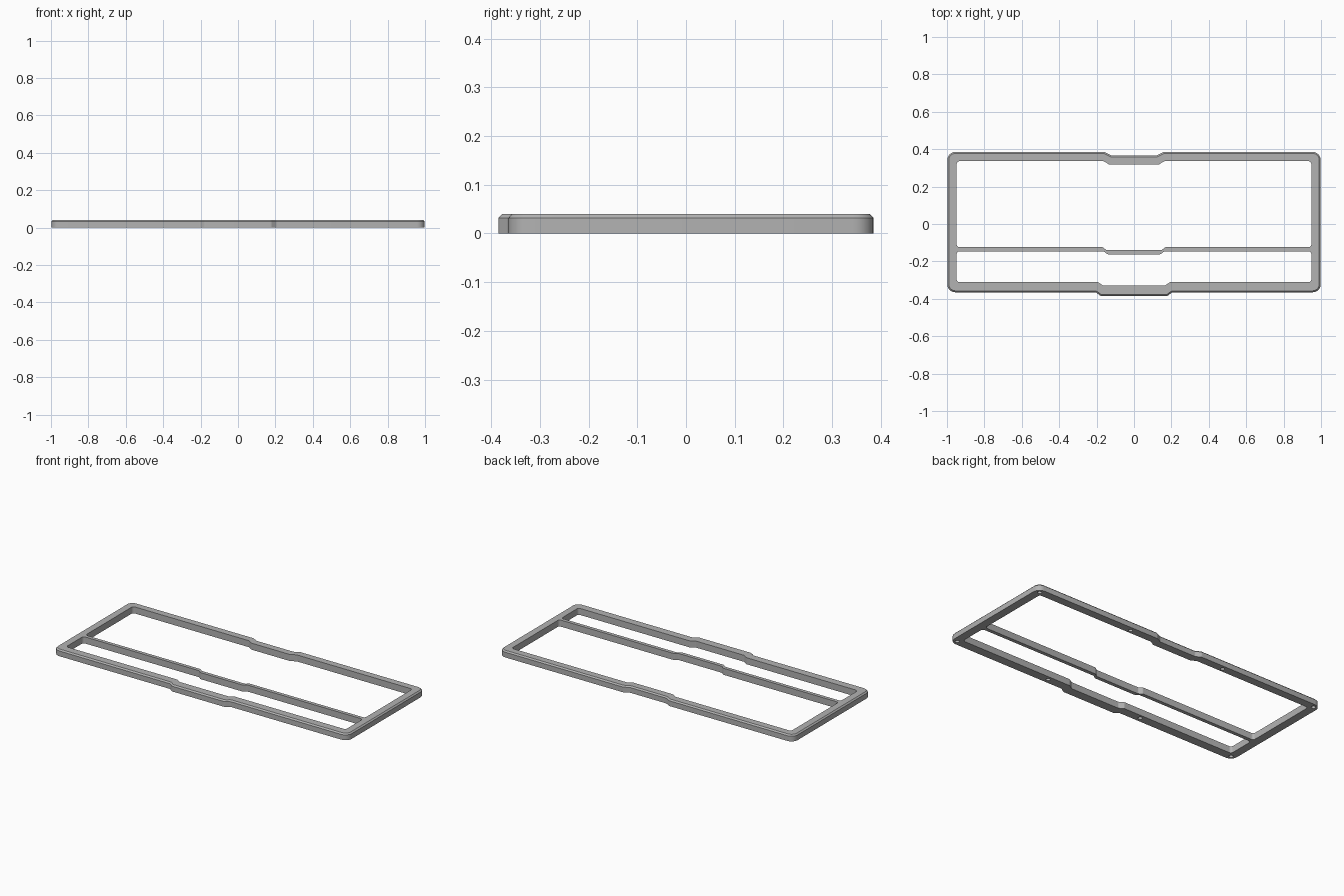
import bpy, bmesh
from math import tan, cos, sin
from mathutils import Vector

if "Cube" in bpy.data.objects:
    bpy.data.objects.remove(bpy.data.objects["Cube"])

HEIGHT, CHAMFER = 0.04, 0.008

grey = bpy.data.materials.new("plain grey")
grey.use_nodes = True
grey.diffuse_color = (0.45, 0.45, 0.45, 1)
grey.node_tree.nodes["Principled BSDF"].inputs["Base Color"].default_value = grey.diffuse_color


def jog(y, dy, wide, narrow):
    """Edge running left to right that steps by dy around the middle."""
    return [(-wide, y), (-narrow, y + dy), (narrow, y + dy), (wide, y)]


def outline(half, front, back):
    """Counter-clockwise outline from a front edge and a back edge."""
    pts = [(-half, front[0][1]), *front, (half, front[-1][1]),
           (half, back[-1][1]), *reversed(back), (-half, back[0][1])]
    return [Vector(p) for p in pts]


def rounded(pts, corner, small, inset=0.0, steps=6):
    """Inset the outline and round every corner with an arc."""
    n = len(pts)
    dirs = [(pts[(i + 1) % n] - pts[i]).normalized() for i in range(n)]
    ring = []
    for i, p in enumerate(pts):
        a, b = dirs[i - 1], dirs[i]
        turn = -a.angle_signed(b)
        na, nb = Vector((-a.y, a.x)), Vector((-b.y, b.x))
        p = p + (na + nb) * inset / (1 + na.dot(nb))
        r = corner - inset if abs(turn) > 1.2 else small
        side = 1 if turn > 0 else -1
        start = p - a * r * tan(abs(turn) / 2)
        centre = start + na * r * side
        for k in range(steps + 1):
            t = turn * k / steps
            arm = start - centre
            ring.append(centre + Vector((arm.x * cos(t) - arm.y * sin(t),
                                         arm.x * sin(t) + arm.y * cos(t))))
    return ring


def loft(bm, layers):
    """Closed solid through stacked rings given as (ring, z)."""
    rings = [[bm.verts.new((p.x, p.y, z)) for p in ring] for ring, z in layers]
    for low, high in zip(rings, rings[1:]):
        for i in range(len(low)):
            j = (i + 1) % len(low)
            bm.faces.new((low[i], low[j], high[j], high[i]))
    bm.faces.new(list(reversed(rings[0])))
    bm.faces.new(rings[-1])


def make_object(name, bm):
    bmesh.ops.recalc_face_normals(bm, faces=bm.faces)
    mesh = bpy.data.meshes.new(name)
    bm.to_mesh(mesh)
    bm.free()
    mesh.materials.append(grey)
    obj = bpy.data.objects.new(name, mesh)
    bpy.context.collection.objects.link(obj)
    return obj


# Outer body with a chamfered top rim
body = outline(0.998, jog(-0.365, -0.02, 0.205, 0.178), jog(0.385, -0.018, 0.157, 0.123))
bm = bmesh.new()
loft(bm, [(rounded(body, 0.042, 0.02), 0),
          (rounded(body, 0.042, 0.02), HEIGHT - CHAMFER),
          (rounded(body, 0.042, 0.02, CHAMFER), HEIGHT)])
frame = make_object("frame", bm)

# Cutter: two window openings either side of the middle bar
windows = [outline(0.948, jog(-0.124, -0.016, 0.167, 0.147), jog(0.336, -0.018, 0.162, 0.133)),
           outline(0.948, jog(-0.311, -0.018, 0.193, 0.165), jog(-0.146, -0.016, 0.162, 0.142))]
bm = bmesh.new()
for window in windows:
    ring = rounded(window, 0.015, 0.012)
    loft(bm, [(ring, -0.1), (ring, 0.1)])

# Cutter: blind round sockets in the underside
square = [Vector((x, y)) * 0.012 for x, y in ((-1, -1), (1, -1), (1, 1), (-1, 1))]
disc = rounded(square, 0.0119, 0.0119)
for x in (-0.968, -0.325, 0.325, 0.968):
    for y in (-0.336, 0.358):
        ring = [p + Vector((x, y)) for p in disc]
        loft(bm, [(ring, -0.1), (ring, 0.025)])
cutter = make_object("opening_cutter", bm)
cutter.hide_render = True

# Cut the openings, then drop the cutter
cut = frame.modifiers.new("openings", "BOOLEAN")
cut.operation, cut.solver, cut.object = "DIFFERENCE", "EXACT", cutter
bpy.ops.object.select_all(action="DESELECT")
frame.select_set(True)
bpy.context.view_layer.objects.active = frame
bpy.ops.object.modifier_apply(modifier=cut.name)
bpy.data.objects.remove(cutter)
bpy.ops.object.shade_smooth_by_angle(angle=0.5)
